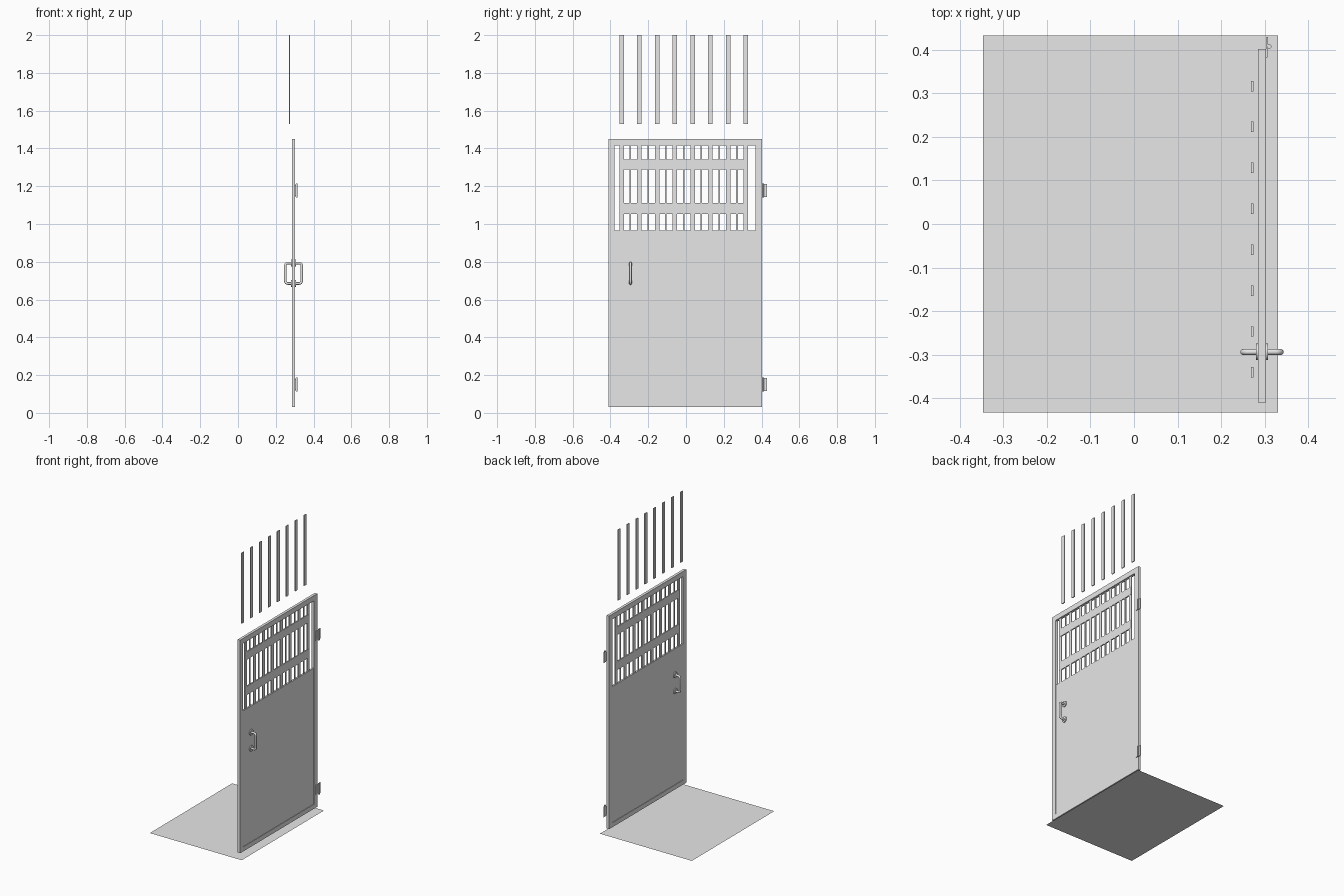
import bpy, bmesh, math
from mathutils import Vector, Matrix

cube = bpy.data.objects.get("Cube")
if cube:
    bpy.data.objects.remove(cube, do_unlink=True)

grey = bpy.data.materials.new("light_grey")
grey.use_nodes = True
grey.diffuse_color = (0.8, 0.8, 0.8, 1)
grey.node_tree.nodes["Principled BSDF"].inputs["Base Color"].default_value = (0.8, 0.8, 0.8, 1)


def finish(name, bm):
    mesh = bpy.data.meshes.new(name)
    bm.to_mesh(mesh)
    bm.free()
    mesh.materials.append(grey)
    obj = bpy.data.objects.new(name, mesh)
    bpy.context.collection.objects.link(obj)
    return obj


def add_box(bm, x, y, z):
    """Box between the (low, high) pairs on each axis."""
    size = [b - a for a, b in (x, y, z)]
    mid = [(a + b) / 2 for a, b in (x, y, z)]
    bmesh.ops.create_cube(bm, size=1, matrix=Matrix.Translation(mid) @ Matrix.Diagonal((*size, 1)))


def boxes(name, items):
    bm = bmesh.new()
    for item in items:
        add_box(bm, *item)
    return finish(name, bm)


def cylinder(name, centre, radius, depth, along_x=False):
    bm = bmesh.new()
    turn = Matrix.Rotation(math.pi / 2 if along_x else 0, 4, "Y")
    bmesh.ops.create_cone(bm, cap_ends=True, segments=24, radius1=radius, radius2=radius,
                          depth=depth, matrix=Matrix.Translation(centre) @ turn)
    for f in bm.faces:
        f.smooth = len(f.verts) == 4
    return finish(name, bm)


# Floor sheet
bm = bmesh.new()
bmesh.ops.create_grid(bm, x_segments=1, y_segments=1, size=0.5,
                      matrix=Matrix.Translation((-0.008, 0, 0)) @ Matrix.Diagonal((0.677, 0.867, 1, 1)))
finish("floor", bm)

# Door frame and slightly recessed lower panel
DOOR_X, MID_X = (0.285, 0.303), 0.294
Y0, Y1, Z0, Z1 = -0.41, 0.402, 0.03, 1.45
IN0, IN1, SILL, HEAD = -0.378, 0.368, 0.965, 1.415
boxes("door_frame", [
    (DOOR_X, (Y0, IN0), (Z0, Z1)),
    (DOOR_X, (IN1, Y1), (Z0, Z1)),
    (DOOR_X, (IN0, IN1), (HEAD, Z1)),
    (DOOR_X, (IN0, IN1), (Z0, 0.06)),
])
boxes("door_panel", [((0.288, 0.3), (IN0, IN1), (0.06, SILL))])

# Window grille: flat upright slats, thin rods between them, two cross bars
PITCH, FIRST, COUNT = 0.094, -0.341, 8
slats = [FIRST + i * PITCH for i in range(COUNT)]


def strip(x, y, half, z, thick=0.003):
    return ((x - thick, x + thick), (y - half, y + half), z)


boxes("window_slats", [strip(MID_X, y, 0.012, (SILL, HEAD)) for y in slats])
boxes("window_thin_bars", [strip(MID_X, y + PITCH / 2, 0.004, (SILL, HEAD)) for y in slats[:-1]])
boxes("window_cross_bars", [
    ((MID_X - 0.004, MID_X + 0.004), (slats[0] - 0.012, slats[-1] + 0.012), z)
    for z in ((1.053, 1.111), (1.288, 1.341))])

# Loose slats above the door
boxes("upper_slats", [strip(0.272, y, 0.012, (1.53, 2.0)) for y in slats])

# Hinges: two thin leaves and a knuckle
for label, z in (("lower", 0.15), ("upper", 1.177)):
    boxes(label + "_hinge_leaves", [
        ((0.303, 0.307), (0.382, 0.408), (z - 0.03, z + 0.03)),
        ((0.305, 0.308), (0.408, 0.43), (z - 0.035, z + 0.035))])
    cylinder(label + "_hinge_knuckle", (0.311, 0.408, z), 0.005, 0.074)

# Pull handles on both faces, with round mounting plates
HY, LOW, HIGH, REACH, BEND = -0.294, 0.685, 0.793, 0.043, 0.012
for label, side in (("outer", 1), ("inner", -1)):
    base = MID_X + side * 0.006
    tip = MID_X + side * REACH
    path = [Vector((base, HY, LOW))]
    for z, start in ((LOW + BEND, -90), (HIGH - BEND, 0)):
        for step in range(5):
            a = math.radians(start + step * 22.5)
            path.append(Vector((tip + side * BEND * (math.cos(a) - 1), HY, z + BEND * math.sin(a))))
    path.append(Vector((base, HY, HIGH)))
    curve = bpy.data.curves.new(label + "_handle", "CURVE")
    curve.dimensions = "3D"
    curve.bevel_depth = 0.007
    curve.bevel_resolution = 3
    curve.materials.append(grey)
    spline = curve.splines.new("POLY")
    spline.points.add(len(path) - 1)
    for point, co in zip(spline.points, path):
        point.co = (*co, 1)
    spline.use_smooth = True
    bpy.context.collection.objects.link(bpy.data.objects.new(label + "_handle", curve))
    for place, z in (("lower", LOW), ("upper", HIGH)):
        cylinder(f"{label}_handle_{place}_plate", (MID_X + side * 0.0105, HY, z), 0.019, 0.006, True)
